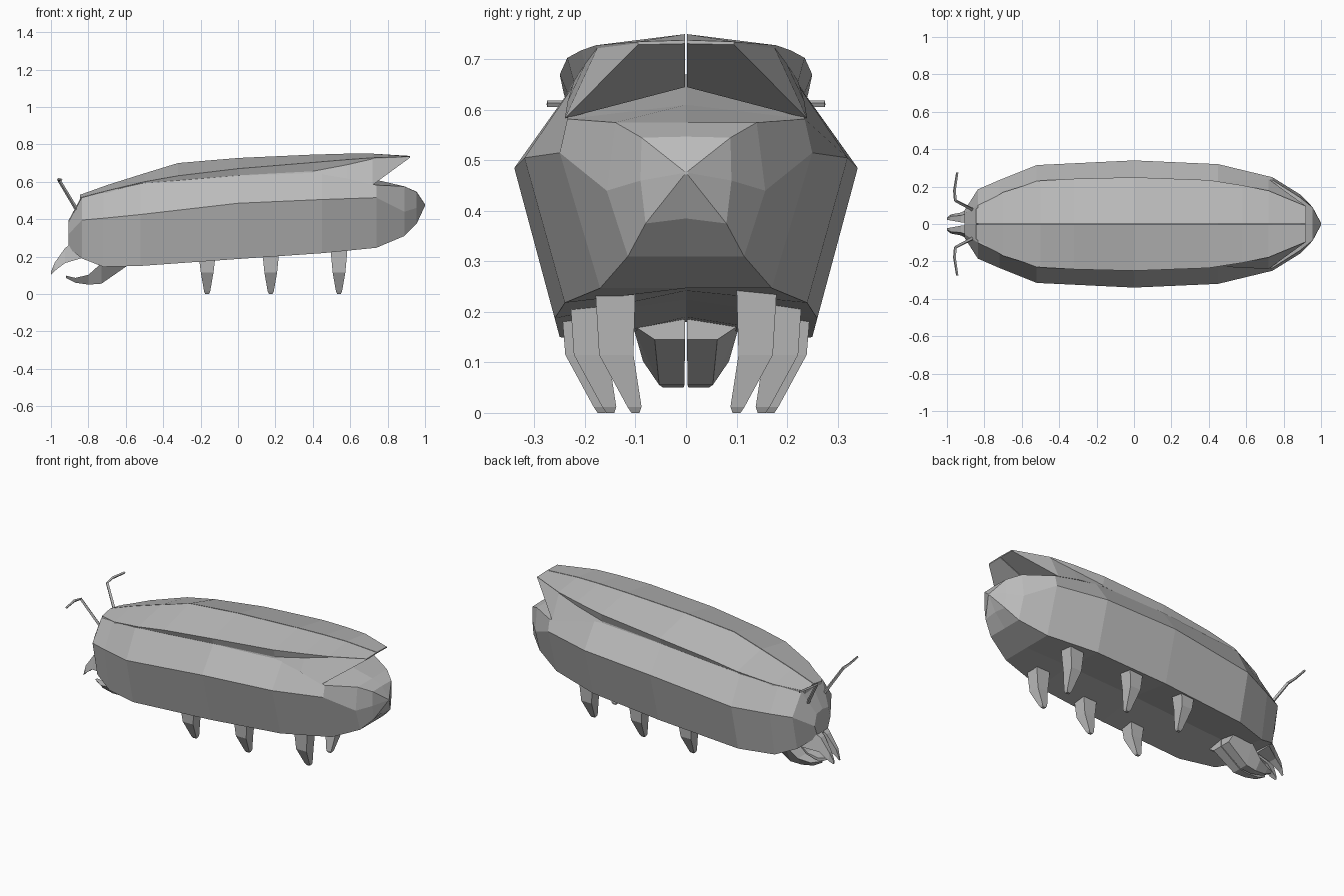
import bpy, bmesh
from mathutils import Vector

shell_gray = bpy.data.materials.new("shell_gray")
shell_gray.diffuse_color = (0.5, 0.5, 0.5, 1)


def loft(name, rings, mirror=False):
    """Skin a list of equal-length closed rings and cap both ends."""
    bm = bmesh.new()
    loops = [[bm.verts.new(p) for p in r] for r in rings]
    n = len(loops[0])
    for a, b in zip(loops, loops[1:]):
        for i in range(n):
            j = (i + 1) % n
            bm.faces.new((a[i], a[j], b[j], b[i]))
    bm.faces.new(loops[0])
    bm.faces.new(loops[-1][::-1])
    bmesh.ops.remove_doubles(bm, verts=bm.verts, dist=0.0005)
    bmesh.ops.recalc_face_normals(bm, faces=bm.faces)
    me = bpy.data.meshes.new(name)
    bm.to_mesh(me)
    bm.free()
    me.materials.append(shell_gray)
    ob = bpy.data.objects.new(name, me)
    bpy.context.collection.objects.link(ob)
    if mirror:
        m = ob.modifiers.new("mirror", "MIRROR")
        m.use_axis = (False, True, False)
        m.use_mirror_merge = False
    return ob


def body_ring(x, mid, belly, bz, wide, wz, shoulder, sz, top):
    half = [(belly, bz), (wide, wz), (shoulder, sz)]
    return ([(x, 0, mid)] + [(x, y, z) for y, z in half] + [(x, 0, top)]
            + [(x, -y, z) for y, z in reversed(half)])


# Body with head, hollowed belly and pointed tail
loft("body", [body_ring(*s) for s in [
    (-0.905, 0.25, 0.045, 0.245, 0.075, 0.32, 0.055, 0.385, 0.395),
    (-0.835, 0.20, 0.14, 0.19, 0.185, 0.395, 0.10, 0.515, 0.525),
    (-0.72, 0.18, 0.19, 0.145, 0.235, 0.405, 0.155, 0.545, 0.555),
    (-0.52, 0.19, 0.25, 0.15, 0.315, 0.425, 0.23, 0.59, 0.60),
    (0.0, 0.225, 0.26, 0.187, 0.34, 0.485, 0.235, 0.632, 0.66),
    (0.45, 0.242, 0.24, 0.218, 0.32, 0.505, 0.22, 0.652, 0.67),
    (0.74, 0.247, 0.17, 0.247, 0.25, 0.515, 0.235, 0.582, 0.61),
    (0.89, 0.31, 0.115, 0.31, 0.157, 0.44, 0.14, 0.575, 0.575),
    (0.955, 0.385, 0.08, 0.375, 0.09, 0.46, 0.088, 0.545, 0.547),
    (1.0, 0.472, 0.003, 0.472, 0.005, 0.475, 0.003, 0.478, 0.479)]])

# Wing cases: ridge, overhanging edge, groove bottom, flank bottom, inner floor
cases = [
    (-0.845, 0.53, 0.08, 0.515, 0.08, 0.505, 0.08, 0.50, 0.50),
    (-0.70, 0.582, 0.17, 0.552, 0.168, 0.548, 0.168, 0.54, 0.54),
    (-0.50, 0.645, 0.232, 0.60, 0.23, 0.594, 0.23, 0.588, 0.59),
    (-0.32, 0.70, 0.242, 0.632, 0.232, 0.607, 0.232, 0.60, 0.60),
    (0.0, 0.727, 0.25, 0.67, 0.235, 0.634, 0.235, 0.628, 0.62),
    (0.40, 0.745, 0.235, 0.703, 0.222, 0.656, 0.224, 0.648, 0.64),
    (0.58, 0.75, 0.207, 0.718, 0.20, 0.69, 0.234, 0.618, 0.645),
    (0.72, 0.75, 0.178, 0.728, 0.176, 0.722, 0.24, 0.583, 0.645),
    (0.92, 0.738, 0.095, 0.735, 0.095, 0.732, 0.095, 0.729, 0.731)]
loft("wing_cases", [[(x, 0.002, r), (x, ye, ze), (x, yw, zw), (x, yf, zf), (x, 0.002, f)]
                    for x, r, ye, ze, yw, zw, yf, zf, f in cases], mirror=True)

# Three pairs of stubby legs, bending inward toward the foot
for name, x, y, top in (("front_legs", -0.165, 0.207, 0.215),
                        ("middle_legs", 0.175, 0.19, 0.235),
                        ("rear_legs", 0.54, 0.14, 0.25)):
    sections = [(y, top, 0.046, 0.04), (y - 0.002, 0.115, 0.034, 0.034),
                (y - 0.038, 0.012, 0.016, 0.014), (y - 0.04, 0.0, 0.01, 0.008)]
    loft(name, [[(x - hx, c - hy, z), (x + hx, c - hy, z),
                 (x + hx, c + hy, z), (x - hx, c + hy, z)]
                for c, z, hx, hy in sections], mirror=True)


def jaw(name, low, high, sections):
    """Tapered jaw; low and high scale the width at its lower and upper face."""
    loft(name, [[(x, y, z - hz), (x, y + w * low, z - hz),
                 (x, y + w * high, z + hz), (x, y, z + hz)]
                for x, y, w, z, hz in sections], mirror=True)


# Upper and lower jaws
jaw("upper_jaws", 1, 0.7, [(-0.84, 0.006, 0.10, 0.25, 0.06),
                           (-0.925, 0.009, 0.052, 0.205, 0.04),
                           (-0.98, 0.019, 0.032, 0.145, 0.022),
                           (-1.0, 0.022, 0.012, 0.11, 0.008)])
jaw("lower_jaws", 0.5, 1, [(-0.60, 0.002, 0.12, 0.165, 0.02),
                           (-0.73, 0.003, 0.10, 0.11, 0.055),
                           (-0.80, 0.005, 0.08, 0.076, 0.026),
                           (-0.87, 0.012, 0.05, 0.073, 0.013),
                           (-0.92, 0.02, 0.016, 0.092, 0.006)])

# Bent antennae: thin square rods along a path
path = [Vector(p) for p in ((-0.85, 0.07, 0.43), (-0.955, 0.125, 0.605),
                            (-0.96, 0.18, 0.612), (-0.945, 0.275, 0.612))]
rods = []
for i, p in enumerate(path):
    d = (path[min(i + 1, 3)] - path[max(i - 1, 0)]).normalized()
    u = d.cross(Vector((1, 0, 0.3))).normalized()
    v = d.cross(u)
    r = 0.01 - 0.0012 * i
    rods.append([p + u * r, p + v * r, p - u * r, p - v * r])
loft("antennae", rods, mirror=True)
